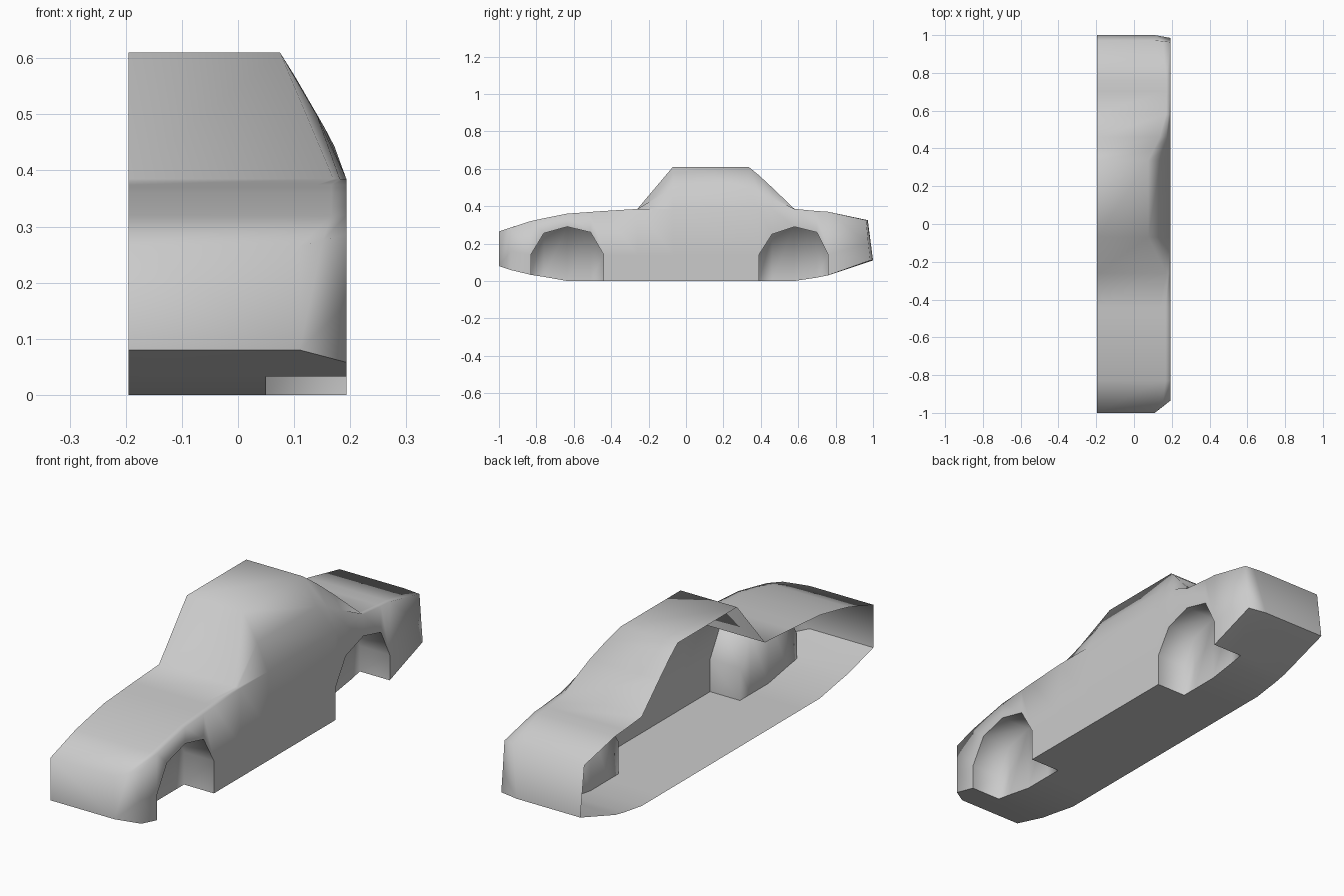
import bpy, bmesh
from mathutils import Vector

if "Cube" in bpy.data.objects:
    bpy.data.objects.remove(bpy.data.objects["Cube"])

X_CUT, X_SIDE, X_WELL = -0.195, 0.193, 0.05

# y, top z, top edge x, side break / arch z, bottom z
STATIONS = [
    (-1.0, .265, .11, .16, .08),
    (-.83, .32, .14, .14, .033),
    (-.76, .335, .14, .255, .022),
    (-.635, .36, .14, .29, 0),
    (-.51, .369, .14, .26, 0),
    (-.44, .374, .14, .14, 0),
    (-.26, .385, .17, .14, 0),
    (-.07, .61, .075, .14, 0),
    (.335, .61, .075, .14, 0),
    (.39, .565, .103, .14, 0),
    (.46, .50, .137, .25, 0),
    (.58, .385, .17, .29, 0),
    (.70, .374, .15, .26, .018),
    (.76, .37, .15, .14, .03),
    (1.0, .325, .11, .20, .11),
]
ARCHES = {"front": (1, 5), "rear": (9, 13)}
LAST = len(STATIONS) - 1


def in_arch(i):
    return any(a <= i < b for a, b in ARCHES.values())


def make_object(name, faces, outward):
    """Build a welded, smooth shell from lists of corner points."""
    bm = bmesh.new()
    for pts in faces:
        bm.faces.new([bm.verts.new(p) for p in pts])
    bmesh.ops.remove_doubles(bm, verts=bm.verts, dist=0.0005)
    bmesh.ops.recalc_face_normals(bm, faces=bm.faces)
    total = Vector()
    for f in bm.faces:
        total += f.normal * f.calc_area()
        f.smooth = True
    if total.dot(Vector(outward)) < 0:
        bmesh.ops.reverse_faces(bm, faces=bm.faces)
    mesh = bpy.data.meshes.new(name)
    bm.to_mesh(mesh)
    bm.free()
    bpy.context.collection.objects.link(bpy.data.objects.new(name, mesh))


def upper_section(i):
    """Cross-section from the open centre cut over the top and down the side."""
    y, zt, xt, mid, zb = STATIONS[i]
    cabin = zt > .39
    zs = .385 if cabin else zt
    zh = (zt + zs) / 2
    xh = (xt + X_SIDE) / 2 + (.007 if cabin else 0)
    ytop = ymid = yside = ybot = y
    if i == 0:                                  # chamfered nose corner
        ymid, yside, ybot = -.967, -.935, -.935
        zh, zs, zb = .276, .286, .058
    elif i == LAST:                             # slanted tail
        ytop, ymid, yside, ybot = .972, .968, .963, .985
    ybreak = .975 if i == LAST else yside
    return [(X_CUT, ytop, zt), (xt, ytop, zt), (xh, ymid, zh),
            (X_SIDE, yside, zs), (X_SIDE, ybreak, mid), (X_SIDE, ybot, zb)]


def floor_section(i):
    y, zb = STATIONS[i][0], STATIONS[i][4]
    x_in = .11 if i in (0, LAST) else X_WELL
    return [(X_CUT, y, zb), (x_in, y, zb), upper_section(i)[5]]


# Outer shell: top, cabin, side, nose and tail
faces = []
for i in range(LAST):
    a, b = upper_section(i), upper_section(i + 1)
    for j in range(4 if in_arch(i) else 5):
        faces.append([a[j], b[j], b[j + 1], a[j + 1]])
for i in (0, LAST):
    u, f = upper_section(i), floor_section(i)
    faces.append([u[0], u[1], f[1], f[0]])
    faces.append(u[1:] + [f[1]])
make_object("body_shell", faces, (1, 0, 1))

# Underside with notches for the wheels
faces = []
for i in range(LAST):
    a, b = floor_section(i), floor_section(i + 1)
    for j in range(1 if in_arch(i) else 2):
        faces.append([a[j], b[j], b[j + 1], a[j + 1]])
make_object("floor", faces, (0, 0, -1))

# Wheel wells: arch lining and inner wall
for name, (s, e) in ARCHES.items():
    rows = [(STATIONS[i][0], STATIONS[i][3]) for i in range(s, e + 1)]
    base = [(STATIONS[i][0], STATIONS[i][4]) for i in range(s, e + 1)]
    path = [base[0]] + rows + [base[-1]]
    faces = [[(X_SIDE, *p), (X_SIDE, *q), (X_WELL, *q), (X_WELL, *p)]
             for p, q in zip(path, path[1:])]
    for k in range(len(rows) - 1):
        faces.append([(X_WELL, *p) for p in
                      (base[k], base[k + 1], rows[k + 1], rows[k])])
    make_object(name + "_wheel_well", faces, (1, 0, -1))
